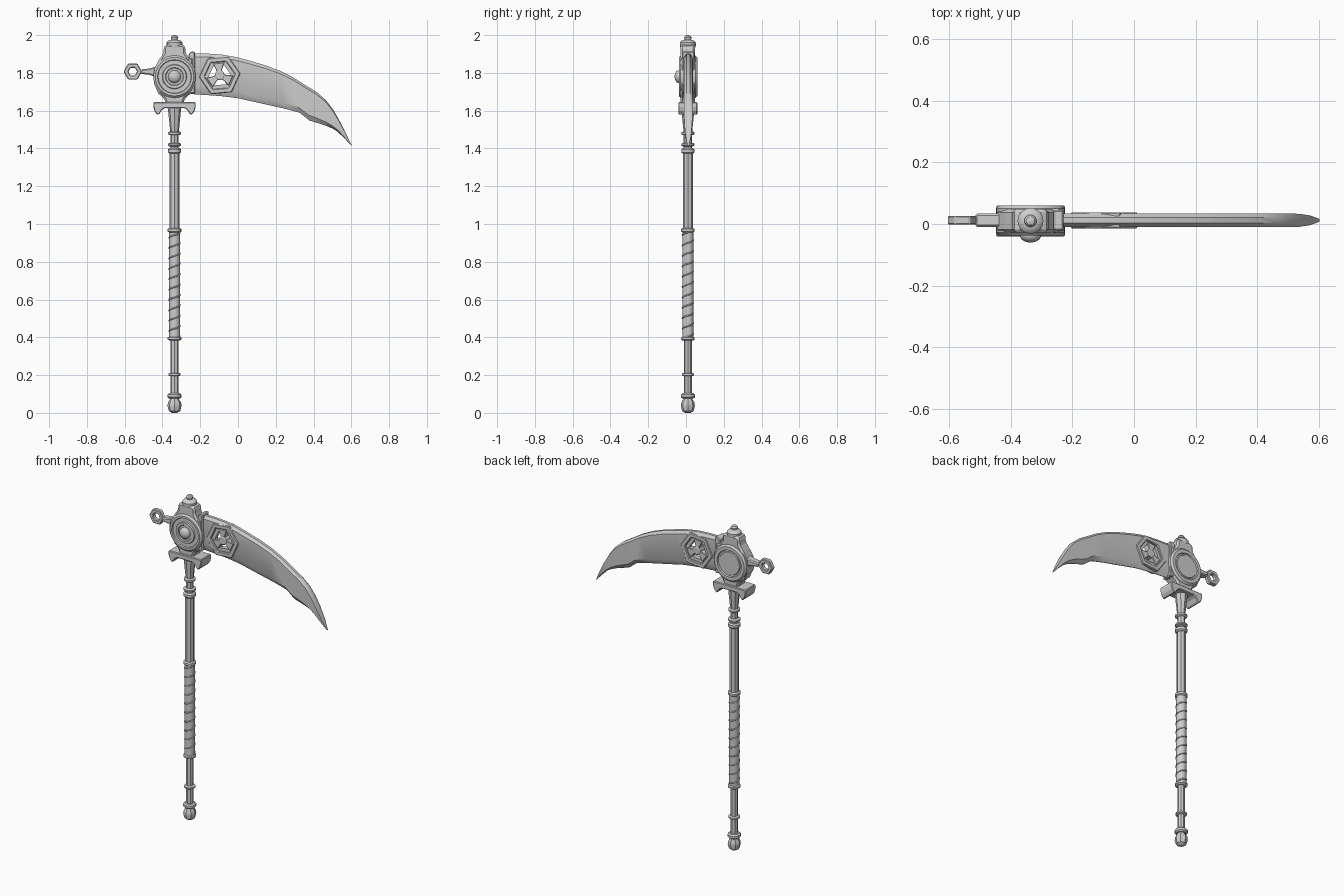
import bpy, bmesh, math
from mathutils import Matrix, Vector

if "Cube" in bpy.data.objects:
    bpy.data.objects.remove(bpy.data.objects["Cube"])

CX, CY = -0.336, 0.01      # pole axis
HUB_Z = 1.78
steel = bpy.data.materials.new("light_grey_steel")
steel.diffuse_color = (0.62, 0.62, 0.62, 1)
steel.use_nodes = True
steel.node_tree.nodes["Principled BSDF"].inputs["Base Color"].default_value = steel.diffuse_color


def finish(name, bm, bevel=0.0, smooth=True):
    bmesh.ops.remove_doubles(bm, verts=bm.verts, dist=1e-5)
    bmesh.ops.recalc_face_normals(bm, faces=bm.faces)
    me = bpy.data.meshes.new(name)
    bm.to_mesh(me)
    bm.free()
    me.materials.append(steel)
    ob = bpy.data.objects.new(name, me)
    bpy.context.collection.objects.link(ob)
    if smooth:
        bpy.ops.object.select_all(action='DESELECT')
        ob.select_set(True)
        bpy.context.view_layer.objects.active = ob
        bpy.ops.object.shade_smooth_by_angle(angle=math.radians(32))
    if bevel:
        m = ob.modifiers.new("bevel", 'BEVEL')
        m.width, m.segments, m.limit_method = bevel, 1, 'ANGLE'
    return ob


def lathe(name, profile, sides=16, flute=1.0, matrix=None):
    """Spin (radius, height) pairs about z; flute shrinks every other column."""
    bm = bmesh.new()
    rows = []
    for r, h in profile:
        rows.append([bm.verts.new((r * f * math.cos(a), r * f * math.sin(a), h))
                     for i in range(sides)
                     for a, f in [(2 * math.pi * i / sides, flute if i % 2 else 1)]])
    for lo, hi in zip(rows, rows[1:]):
        for i in range(sides):
            j = (i + 1) % sides
            bm.faces.new((lo[i], lo[j], hi[j], hi[i]))
    for row in (rows[0], rows[-1]):
        bm.faces.new(row)
    bm.transform(matrix or Matrix.Translation((CX, CY, 0)))
    return finish(name, bm)


def prism(name, pts, y0, y1, bevel=0.0):
    """Extrude an (x, z) outline between two depths."""
    bm = bmesh.new()
    f = bm.faces.new([bm.verts.new((x, y0, z)) for x, z in pts])
    ext = bmesh.ops.extrude_face_region(bm, geom=[f])
    bmesh.ops.translate(bm, vec=(0, y1 - y0, 0),
                        verts=[v for v in ext['geom'] if isinstance(v, bmesh.types.BMVert)])
    return finish(name, bm, bevel, smooth=False)


def hex_points(cx, cz, r, turn=0.0):
    return [(cx + r * math.cos(turn + k * math.pi / 3), cz + r * math.sin(turn + k * math.pi / 3))
            for k in range(6)]


def hex_ring(name, cx, cz, r_out, r_in, y0, y1, turn=0.0, bevel=.004):
    """Hexagonal frame with a hole through it."""
    bm = bmesh.new()
    rows = [[bm.verts.new((x, y, z)) for x, z in hex_points(cx, cz, r, turn)]
            for r, y in ((r_out, y0), (r_out, y1), (r_in, y1), (r_in, y0))]
    for n in range(4):
        a, b = rows[n], rows[(n + 1) % 4]
        for i in range(6):
            j = (i + 1) % 6
            bm.faces.new((a[i], a[j], b[j], b[i]))
    return finish(name, bm, bevel, smooth=False)


def mirrored(half):
    """Full outline from the right half, listed top to bottom."""
    return [(CX + x, z) for x, z in half] + [(CX - x, z) for x, z in reversed(half)]


def ring(name, z, r, h):
    lathe(name, [(r - .008, z - h), (r, z - h * .5), (r, z + h * .5), (r - .008, z + h)])


# Pole: pommel, shafts, grip and collars
lathe("pommel", [(.014, 0), (.03, .01), (.037, .035), (.035, .055), (.024, .072), (.02, .09)],
      flute=.9)
lathe("lower_shaft", [(.021, .06), (.021, .4)], sides=16, flute=.9)
lathe("grip", [(.029, .39), (.029, .97)])
lathe("upper_shaft", [(.026, .96), (.026, 1.4)], flute=.88)
lathe("neck", [(.022, 1.39), (.022, 1.48), (.024, 1.5), (.034, 1.6), (.04, 1.64)], flute=.9)
for i, (z, r, h) in enumerate([(.09, .037, .014), (.203, .032, .009), (.393, .036, .01),
                               (.967, .036, .012), (1.387, .035, .015), (1.42, .035, .009),
                               (1.48, .034, .01)]):
    ring(f"collar_{i + 1}", z, r, h)

# Low spiral cord around the grip
cord = bpy.data.curves.new("grip_cord", 'CURVE')
cord.dimensions, cord.bevel_depth, cord.bevel_resolution = '3D', .004, 1
turns, n = 10, 10 * 16
spline = cord.splines.new('POLY')
spline.points.add(n)
for i, p in enumerate(spline.points):
    a = 2 * math.pi * turns * i / n
    p.co = (CX + .029 * math.cos(a), CY + .029 * math.sin(a), .405 + .55 * i / n, 1)
cord.materials.append(steel)
cord_ob = bpy.data.objects.new("grip_cord", cord)
bpy.context.collection.objects.link(cord_ob)
bpy.ops.object.select_all(action='DESELECT')
cord_ob.select_set(True)
bpy.context.view_layer.objects.active = cord_ob
bpy.ops.object.convert(target='MESH')

# Crossguard with hooked ends
prism("crossguard", mirrored([(.025, 1.645), (.111, 1.645), (.112, 1.62), (.106, 1.597),
                              (.09, 1.577), (.078, 1.585), (.066, 1.605), (.05, 1.614),
                              (.03, 1.614)]), -.04, .06, .004)

# Head body, cap and finial
prism("head_body", mirrored([(.045, 1.95), (.058, 1.935), (.058, 1.905), (.085, 1.865),
                             (.108, 1.82), (.108, 1.74), (.085, 1.69), (.055, 1.665),
                             (.045, 1.635)]), -.028, .048, .01)
lathe("cap", [(.04, 1.935), (.042, 1.945), (.042, 1.96), (.034, 1.97), (.02, 1.975)])
lathe("finial", [(.014, 1.965), (.014, 1.972), (.019, 1.978), (.02, 1.987), (.014, 1.996),
                 (.004, 2.0)])

# Round hub: stepped dial and ball in front, recessed disc behind
front = Matrix.Translation((CX, CY, HUB_Z)) @ Matrix.Rotation(math.pi / 2, 4, 'X')
back = Matrix.Translation((CX, CY, HUB_Z)) @ Matrix.Rotation(-math.pi / 2, 4, 'X')
lathe("hub_dial", [(.112, 0), (.112, .038), (.102, .048), (.09, .048), (.087, .04),
                   (.065, .04), (.062, .048), (.048, .048), (.045, .042), (.03, .042)], 32,
      matrix=front)
lathe("hub_ball", [(.034, .04), (.034, .05), (.03, .059), (.02, .066), (.006, .07)], 20,
      matrix=front)
lathe("hub_back", [(.112, 0), (.112, .04), (.102, .05), (.082, .05), (.079, .042),
                   (.071, .042), (.068, .047), (.01, .047)], 32, matrix=back)

# Side arm and hexagonal nut
prism("side_arm", [(-.515, 1.795), (-.515, 1.819), (-.47, 1.823), (-.43, 1.835),
                   (-.43, 1.775), (-.47, 1.79)], -.01, .034, .006)
hex_ring("hex_nut", -.557, 1.807, .049, .023, -.002, .026)

# Blade socket plates
prism("blade_socket", [(-.262, 1.7), (-.262, 1.9), (-.25, 1.912), (-.228, 1.912),
                       (-.228, 1.69), (-.25, 1.69)], -.022, .045, .005)
prism("socket_block", [(-.29, 1.72), (-.29, 1.865), (-.24, 1.88), (-.24, 1.71)], -.028, .05, .006)

# Curved blade: (spine, edge, thickness scale) stations joined by a bevelled cross-section
BY = .012
stations = [((-.25, 1.903), (-.25, 1.688), 1), ((-.16, 1.902), (-.16, 1.682), 1),
            ((-.087, 1.897), (-.09, 1.677), 1), ((-.01, 1.884), (-.04, 1.671), 1),
            ((.061, 1.865), (.008, 1.664), 1), ((.145, 1.84), (.124, 1.638), 1),
            ((.22, 1.812), (.246, 1.611), 1), ((.29, 1.777), (.325, 1.59), 1),
            ((.352, 1.738), (.378, 1.548), 1), ((.414, 1.7), (.42, 1.535), 1),
            ((.468, 1.653), (.463, 1.521), 1), ((.507, 1.6), (.497, 1.507), 1),
            ((.54, 1.542), (.526, 1.49), .95), ((.574, 1.475), (.565, 1.452), .7),
            ((.602, 1.415), (.598, 1.417), .2)]
section = [(0, .009), (.08, .022), (.85, .02), (1, .002)]   # (spine to edge, half depth)
bm = bmesh.new()
loops = []
for top, low, s in stations:
    t, b = Vector(top), Vector(low)
    side = [(t.lerp(b, f), w * s) for f, w in section]
    loops.append([bm.verts.new((p.x, BY - w, p.y)) for p, w in side] +
                 [bm.verts.new((p.x, BY + w, p.y)) for p, w in reversed(side)])
for a, b in zip(loops, loops[1:]):
    for i in range(8):
        j = (i + 1) % 8
        bm.faces.new((a[i], a[j], b[j], b[i]))
bm.faces.new(loops[0])
bm.faces.new(loops[-1])
blade = finish("blade", bm)

# Hexagonal window through the blade: raised frame, recessed inner frame, spokes and hub
EX, EZ, TURN = -.097, 1.787, math.radians(5)
cutter = prism("window_cutter", hex_points(EX, EZ, .085, TURN), -.1, .1)
cutter.hide_render = True
cutter.hide_viewport = True
cut = blade.modifiers.new("window", 'BOOLEAN')
cut.operation, cut.object, cut.solver = 'DIFFERENCE', cutter, 'EXACT'
hex_ring("window_frame", EX, EZ, .11, .08, BY - .026, BY + .026, TURN)
hex_ring("window_inner_frame", EX, EZ, .086, .058, BY - .014, BY + .014, TURN, 0)
for k, deg in enumerate((90, 210, 330)):
    a = math.radians(deg) + TURN
    d, s = Vector((math.cos(a), math.sin(a))), Vector((-math.sin(a), math.cos(a)))
    pts = [Vector((EX, EZ)) + d * u + s * v
           for u, v in ((0, -.012), (.03, -.016), (.066, -.03), (.066, .03), (.03, .016), (0, .012))]
    prism(f"window_spoke_{k + 1}", [tuple(p) for p in pts], BY - .02, BY + .02, .003)
lathe("window_hub", [(.02, -.026), (.026, -.022), (.026, .022), (.02, .026)], 12,
      matrix=Matrix.Translation((EX, BY, EZ)) @ Matrix.Rotation(math.pi / 2, 4, 'X'))
